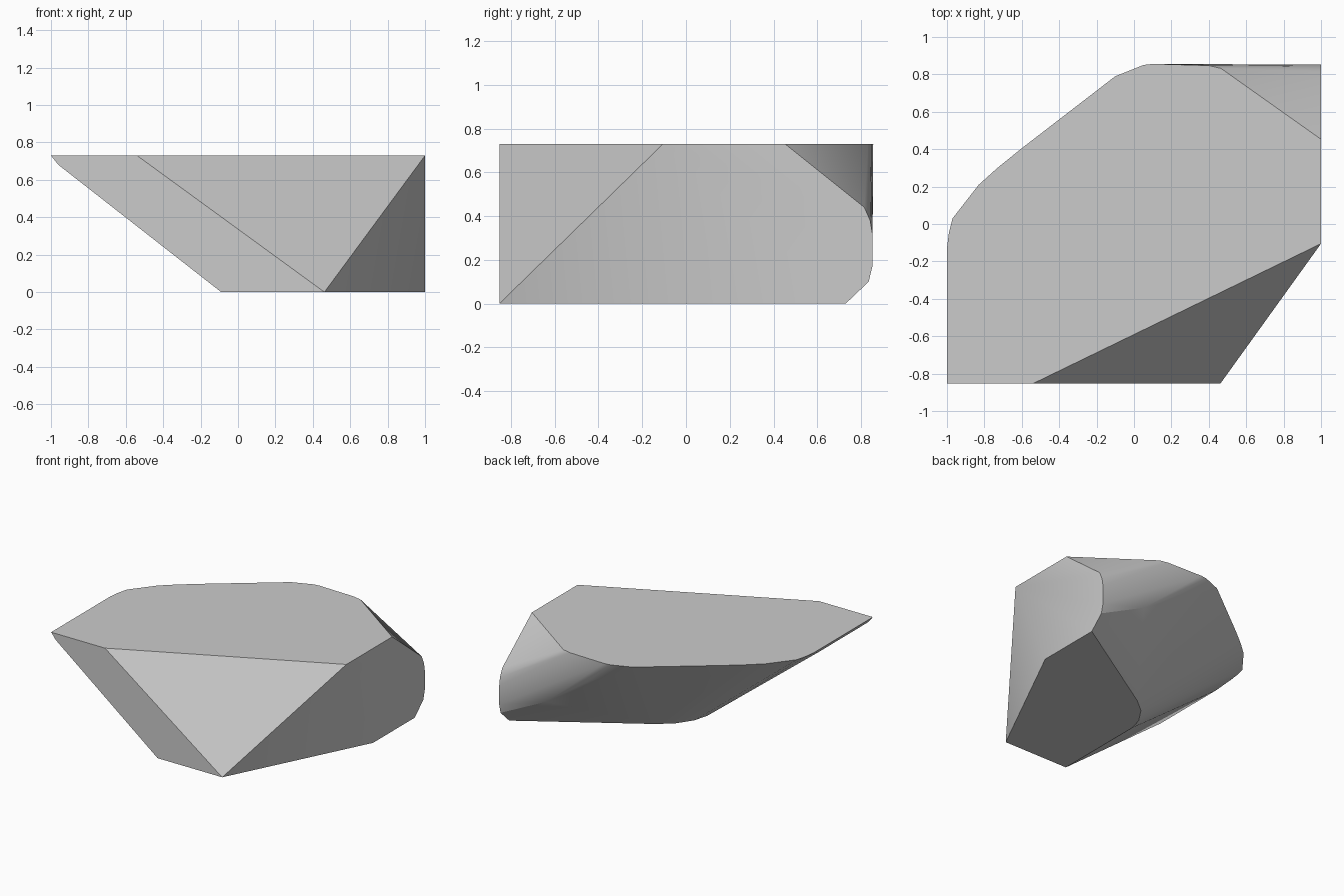
import bpy, bmesh, math

if "Cube" in bpy.data.objects:
    bpy.data.objects.remove(bpy.data.objects["Cube"])

# Flat outlines of the worn stone: (x, y) on top and bottom, (y, z) on the right
TOP_Z = 0.73
top = [(-1, -.853), (-.54, -.853), (1, -.105), (1, .453), (.465, .832), (.4, .847),
       (.1, .856), (.05, .85), (-.1, .79), (-.6, .405), (-.73, .3), (-.83, .21),
       (-.97, .03), (-.99, -.05), (-1, -.13)]
bottom = [(.462, -.853), (-.09, -.853), (-.09, -.13), (-.06, -.02), (.02, .10),
          (.13, .19), (1, .73), (1, .22)]
right = [(.815, .44), (.842, .38), (.852, .32), (.852, .17), (.835, .1)]

points = [(x, y, TOP_Z) for x, y in top]
points += [(x, y, 0) for x, y in bottom]
points += [(1, y, z) for y, z in right]
# worn lip on the left and bulge along the back edge
points += [(-.96, -.853, .68), (-.96, -.25, .68), (.61, .835, .29), (.27, .835, .53)]

# Faceted stone: convex skin over the outlines
bm = bmesh.new()
for p in points:
    bm.verts.new(p)
hull = bmesh.ops.convex_hull(bm, input=bm.verts[:])
loose = [v for v in bm.verts if not v.link_faces]
bmesh.ops.delete(bm, geom=loose, context='VERTS')
bmesh.ops.dissolve_limit(bm, angle_limit=math.radians(1),
                         verts=bm.verts[:], edges=bm.edges[:])
bmesh.ops.recalc_face_normals(bm, faces=bm.faces[:])

mesh = bpy.data.meshes.new("stone")
bm.to_mesh(mesh)
bm.free()
stone = bpy.data.objects.new("stone", mesh)
bpy.context.collection.objects.link(stone)
bpy.context.view_layer.objects.active = stone
stone.select_set(True)
bpy.ops.object.shade_smooth_by_angle(angle=math.radians(30))
